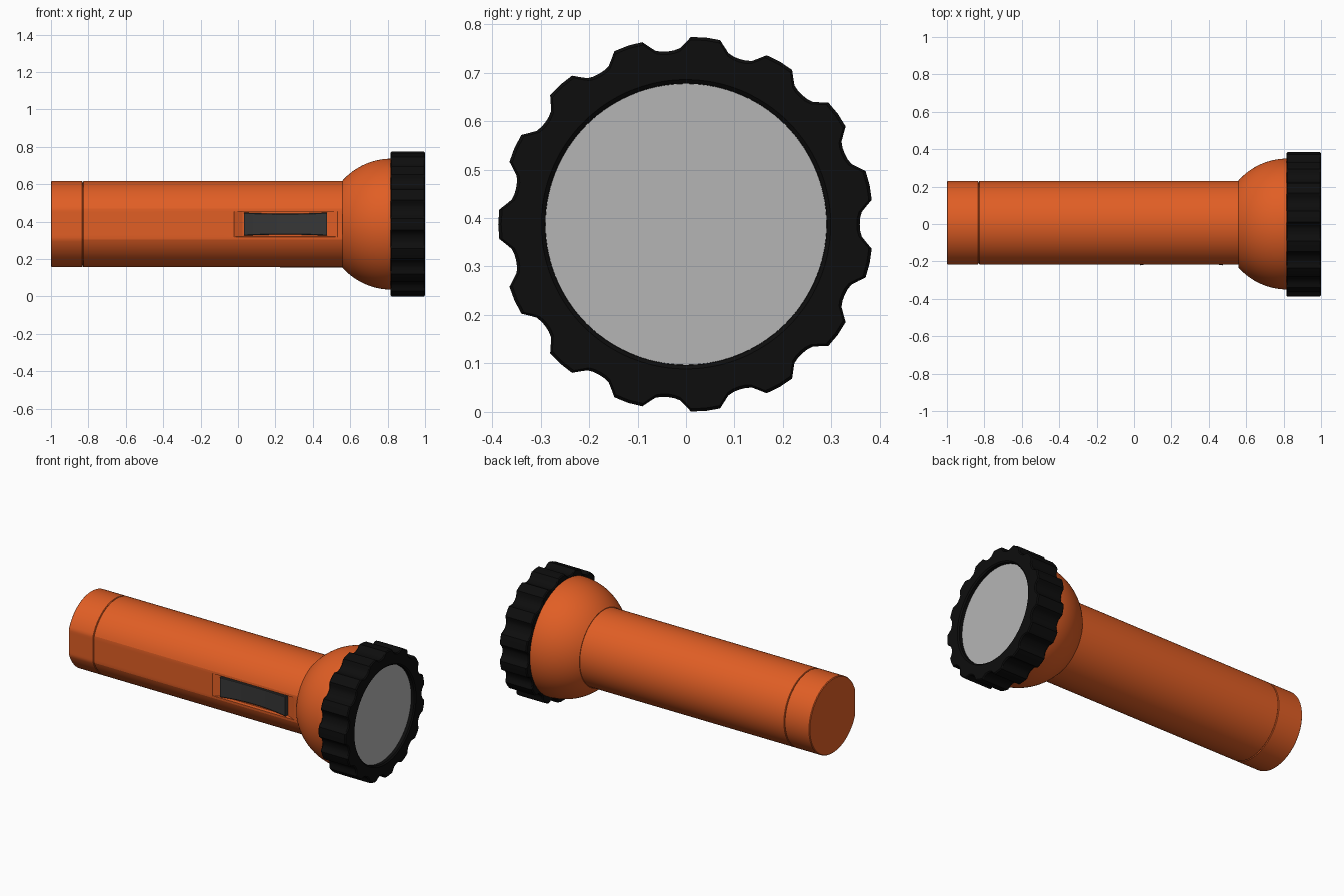
import bpy, bmesh, math

if "Cube" in bpy.data.objects:
    bpy.data.objects.remove(bpy.data.objects["Cube"])

CZ = 0.387          # height of the long axis
R = 0.23            # barrel radius
FLAT = 0.216        # depth of the flat along the front of the barrel


def material(name, rgb):
    m = bpy.data.materials.new(name)
    m.diffuse_color = (*rgb, 1)
    m.use_nodes = True
    m.node_tree.nodes["Principled BSDF"].inputs["Base Color"].default_value = m.diffuse_color
    return m


orange = material("orange plastic", (0.75, 0.112, 0.018))
black = material("black rubber", (0.004, 0.004, 0.004))
charcoal = material("charcoal switch", (0.038, 0.038, 0.038))
grey = material("grey lens", (0.46, 0.46, 0.46))


def finish(name, bm, mat):
    bmesh.ops.recalc_face_normals(bm, faces=bm.faces)
    me = bpy.data.meshes.new(name)
    bm.to_mesh(me)
    bm.free()
    ob = bpy.data.objects.new(name, me)
    bpy.context.collection.objects.link(ob)
    if mat:
        me.materials.append(mat)
    return ob


def smooth(ob, degrees):
    bpy.ops.object.select_all(action='DESELECT')
    ob.select_set(True)
    bpy.context.view_layer.objects.active = ob
    bpy.ops.object.shade_smooth_by_angle(angle=math.radians(degrees))


def loft(bm, rings):
    """Skin closed rings of points and cap both ends."""
    loops = [[bm.verts.new(p) for p in ring] for ring in rings]
    n = len(loops[0])
    for a, b in zip(loops, loops[1:]):
        for i in range(n):
            bm.faces.new((a[i], a[(i + 1) % n], b[(i + 1) % n], b[i]))
    bm.faces.new(loops[0])
    bm.faces.new(loops[-1])


def lathe(name, profile, mat, flat=False, n=120):
    """Turn (x, radius) points about the long axis, optionally with a front flat."""
    bm = bmesh.new()
    rings = []
    for x, r in profile:
        ring = []
        for i in range(n):
            a = math.tau * i / n
            y = r * math.cos(a)
            if flat:
                y = max(y, -FLAT * r / R)
            ring.append((x, y, CZ + r * math.sin(a)))
        rings.append(ring)
    loft(bm, rings)
    return finish(name, bm, mat)


# Tail cap and barrel, with a thin groove between them
cap = lathe("tail_cap", [(-1, R - 0.004), (-0.996, R), (-0.834, R), (-0.831, R - 0.004)],
            orange, flat=True)
smooth(cap, 25)
barrel = lathe("barrel", [(-0.835, R - 0.008), (-0.829, R - 0.008), (-0.829, R - 0.003),
                          (-0.826, R), (0.60, R + 0.001)], orange, flat=True)

# Switch pocket with sloping ends, cut into the front flat
bm = bmesh.new()
rings = []
for y, x0, x1, h in ((-0.26, -0.07, 0.58, 0.070), (-FLAT, -0.02, 0.53, 0.068),
                     (-0.195, 0.025, 0.48, 0.066)):
    rings.append([(x0, y, CZ - h), (x1, y, CZ - h), (x1, y, CZ + h), (x0, y, CZ + h)])
loft(bm, rings)
cutter = finish("pocket_cutter", bm, None)
cutter.hide_render = True
mod = barrel.modifiers.new("pocket", 'BOOLEAN')
mod.operation = 'DIFFERENCE'
mod.solver = 'EXACT'
mod.object = cutter
bpy.context.view_layer.objects.active = barrel
bpy.ops.object.modifier_apply(modifier=mod.name)
bpy.data.objects.remove(cutter)
smooth(barrel, 12)

# Rocker switch: dished face with a slight waist
bm = bmesh.new()
rings = []
for i in range(13):
    t = i / 6 - 1
    x = 0.253 + 0.222 * t
    y = -0.203 - 0.018 * t * t
    h = 0.056 + 0.006 * t * t
    rings.append([(x, -0.18, CZ - h), (x, y + 0.003, CZ - h), (x, y, CZ - h + 0.004),
                  (x, y, CZ + h - 0.004), (x, y + 0.003, CZ + h), (x, -0.18, CZ + h)])
loft(bm, rings)
smooth(finish("rocker_switch", bm, charcoal), 20)

# Spherical reflector housing
dome = [(0.82 + 0.35 * math.cos(math.radians(a)), 0.35 * math.sin(math.radians(a)))
        for a in [138 - 3 * k for k in range(17)]] + [(0.86, 0.345)]
smooth(lathe("reflector_housing", dome, orange), 25)

# Grip ring: fifteen flat-topped teeth with scooped valleys
TEETH = 15
tooth = [(-4.5, 0.387), (0, 0.388), (4.5, 0.387), (6.2, 0.375), (8, 0.364),
         (10, 0.360), (12, 0.359), (14, 0.360), (16, 0.364), (17.8, 0.375)]
outline = [(math.radians(180 + 360 / TEETH * k + a), r) for k in range(TEETH) for a, r in tooth]
bm = bmesh.new()
rings = []
for x, inset, fixed in ((0.815, None, 0.33), (0.815, 0.006, None), (0.821, 0, None),
                        (0.994, 0, None), (1.0, 0.006, None), (1.0, None, 0.299),
                        (0.993, None, 0.291), (0.965, None, 0.291)):
    ring = []
    for a, r in outline:
        rr = fixed if fixed else r - inset
        ring.append((x, rr * math.cos(a), CZ + rr * math.sin(a)))
    rings.append(ring)
loft(bm, rings)
smooth(finish("grip_ring", bm, black), 30)

# Lens disc set just inside the ring
smooth(lathe("lens", [(0.966, 0.2905), (0.973, 0.2905)], grey), 30)
